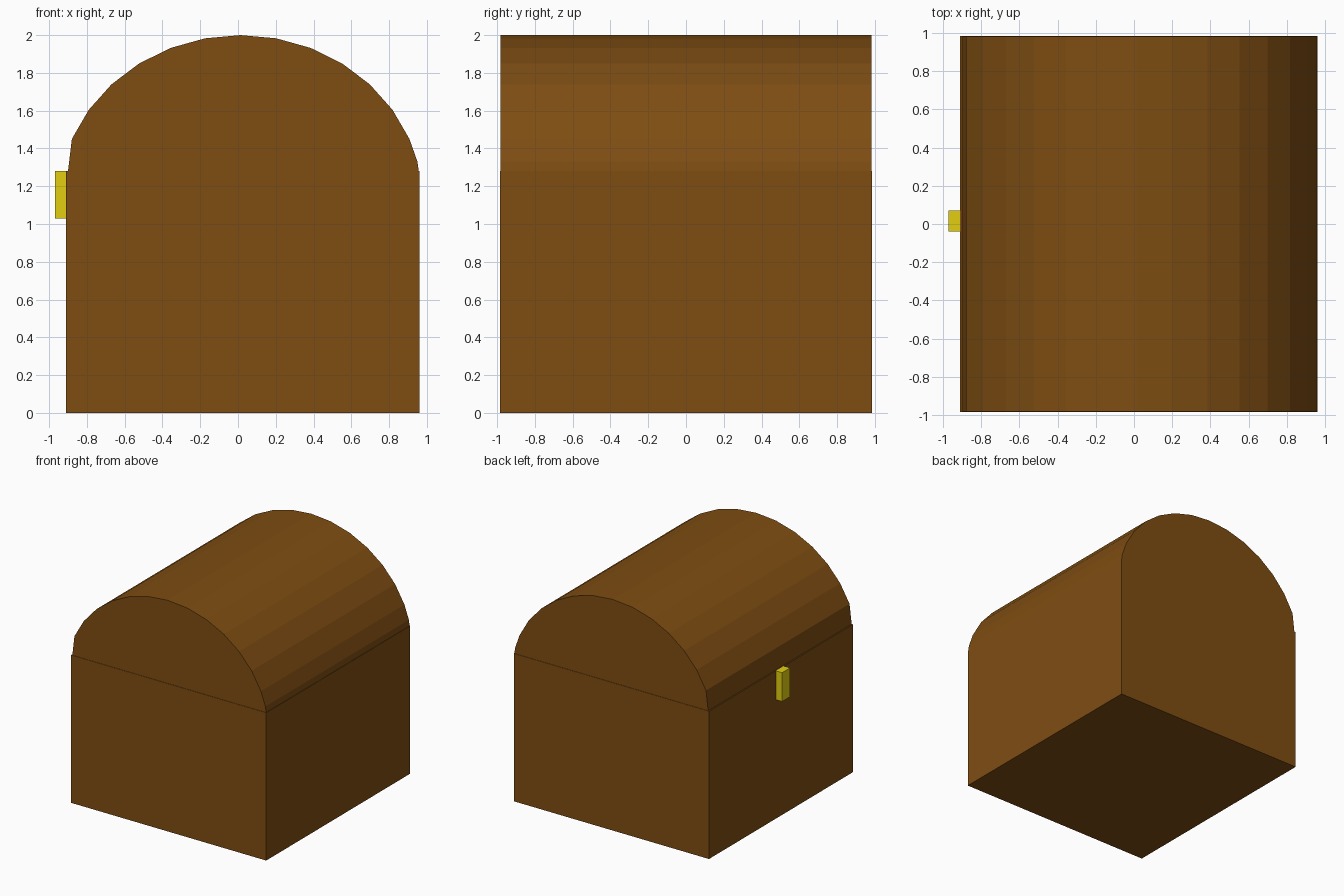
import bpy, bmesh, math

if "Cube" in bpy.data.objects:
    bpy.data.objects.remove(bpy.data.objects["Cube"])


def material(name, rgb):
    m = bpy.data.materials.new(name)
    m.diffuse_color = (*rgb, 1)
    m.use_nodes = True
    m.node_tree.nodes["Principled BSDF"].inputs["Base Color"].default_value = m.diffuse_color
    return m


def extrude_profile(name, pts, y0, y1, mat):
    """Closed prism: an x-z outline swept along y."""
    bm = bmesh.new()
    face = bm.faces.new([bm.verts.new((x, y0, z)) for x, z in pts])
    new = bmesh.ops.extrude_face_region(bm, geom=[face])["geom"]
    verts = [g for g in new if isinstance(g, bmesh.types.BMVert)]
    bmesh.ops.translate(bm, vec=(0, y1 - y0, 0), verts=verts)
    bmesh.ops.recalc_face_normals(bm, faces=bm.faces)
    me = bpy.data.meshes.new(name)
    bm.to_mesh(me)
    bm.free()
    ob = bpy.data.objects.new(name, me)
    me.materials.append(mat)
    bpy.context.collection.objects.link(ob)
    return ob


def rectangle(x0, x1, z0, z1):
    return [(x0, z0), (x1, z0), (x1, z1), (x0, z1)]


wood = material("wood", (0.21, 0.075, 0.006))
brass = material("brass", (0.76, 0.62, 0.005))

# Chest body
SEAM = 1.28
extrude_profile("chest_body", rectangle(-0.91, 0.96, 0, SEAM), -0.985, 0.985, wood)

# Domed lid: upper part of a 32-sided ellipse, ending on the seam
arc = []
for k in range(-6, 7):
    a = k * math.tau / 32
    arc.append((0.014 + 0.967 * math.sin(a), 1.11 + 0.89 * math.cos(a)))
outline = [(-0.9, SEAM)] + arc + [(0.95, 1.33), (0.957, SEAM)]
extrude_profile("chest_lid", outline, -0.982, 0.982, wood)

# Lock plate on the left side
extrude_profile("lock", rectangle(-0.97, -0.91, 1.03, 1.28), -0.04, 0.07, brass)
